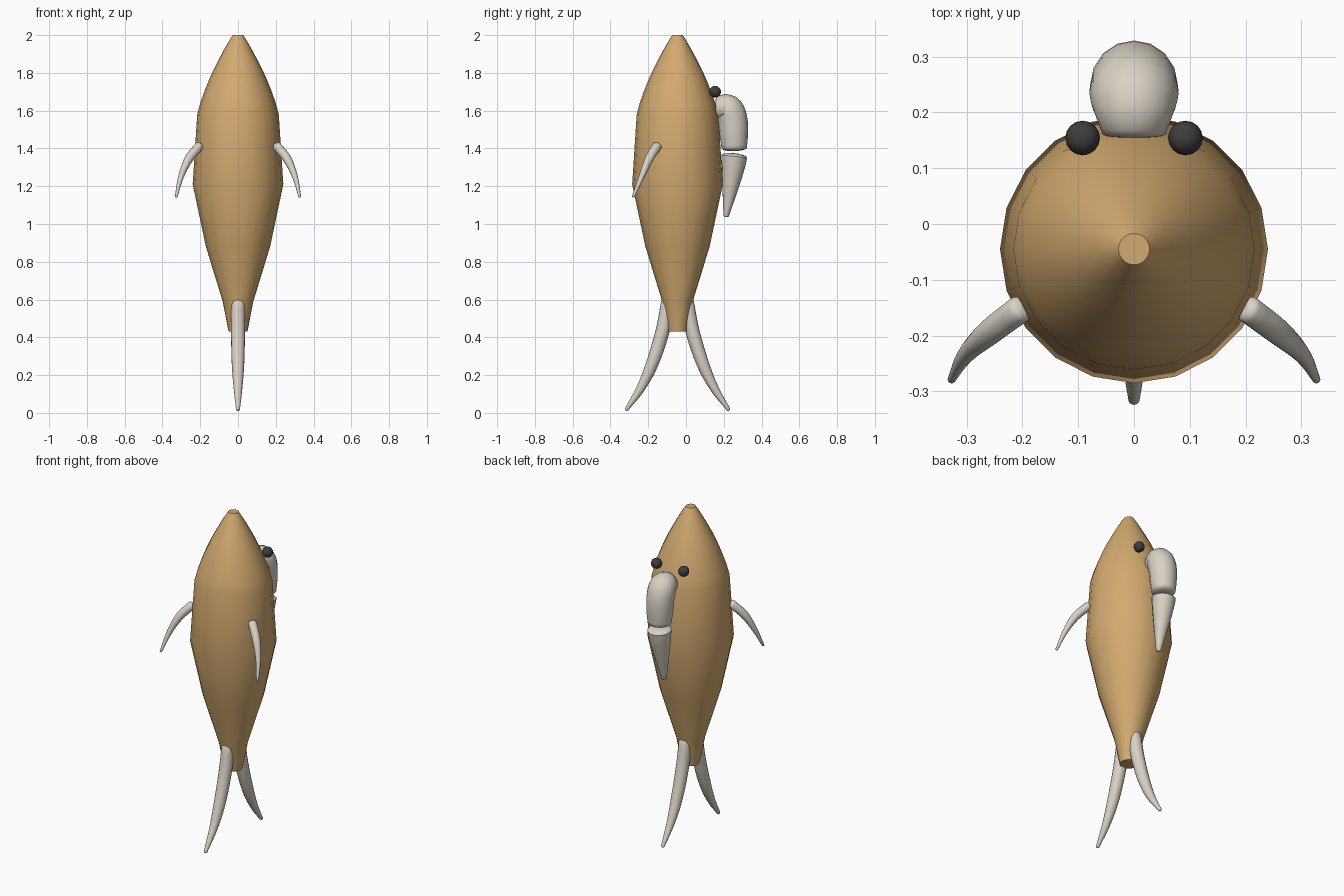
import bpy, bmesh, math
from mathutils import Vector

cube = bpy.data.objects.get("Cube")
if cube:
    bpy.data.objects.remove(cube)

CENTRE_Y = -0.045


def material(name, rgb):
    mat = bpy.data.materials.new(name)
    mat.use_nodes = True
    colour = (*rgb, 1)
    mat.diffuse_color = colour
    mat.node_tree.nodes["Principled BSDF"].inputs["Base Color"].default_value = colour
    return mat


tan = material("tan", (0.65, 0.40, 0.16))
ivory = material("ivory", (0.69, 0.64, 0.56))
charcoal = material("charcoal", (0.05, 0.045, 0.045))


def finish(name, bm, mat):
    bmesh.ops.recalc_face_normals(bm, faces=bm.faces)
    mesh = bpy.data.meshes.new(name)
    bm.to_mesh(mesh)
    bm.free()
    mesh.materials.append(mat)
    obj = bpy.data.objects.new(name, mesh)
    bpy.context.collection.objects.link(obj)
    bpy.ops.object.select_all(action='DESELECT')
    obj.select_set(True)
    bpy.context.view_layer.objects.active = obj
    bpy.ops.object.shade_smooth_by_angle(angle=math.radians(40))
    return obj


def loft(name, rings, sides, mat):
    """Skin circles given as (centre, direction, radius) and close both ends."""
    bm = bmesh.new()
    loops = []
    for centre, direction, radius in rings:
        turn = Vector((0, 0, -1)).rotation_difference(direction)
        angles = [math.tau * i / sides for i in range(sides)]
        loops.append([bm.verts.new(centre + turn @ Vector(
            (radius * math.cos(a), radius * math.sin(a), 0))) for a in angles])
    for low, high in zip(loops, loops[1:]):
        for i in range(sides):
            j = (i + 1) % sides
            bm.faces.new((low[i], low[j], high[j], high[i]))
    bm.faces.new(loops[0])
    bm.faces.new(loops[-1])
    return finish(name, bm, mat)


def limb(name, points, bulge=(0.6, 0.6), sides=16, steps=4):
    """Tapered tube through (x, y, z, radius) points with rounded ends."""
    p = [Vector(q) for q in points]
    p = [2 * p[0] - p[1]] + p + [2 * p[-1] - p[-2]]
    rings = []
    for k in range(1, len(p) - 2):
        a, b, c, d = p[k - 1:k + 3]
        last = k == len(p) - 3
        for s in range(steps + last):
            t = s / steps
            pos = 0.5 * (2 * b + (c - a) * t + (2 * a - 5 * b + 4 * c - d) * t ** 2
                         + (3 * b - a - 3 * c + d) * t ** 3)
            slope = (c - a) + 2 * (2 * a - 5 * b + 4 * c - d) * t \
                + 3 * (3 * b - a - 3 * c + d) * t ** 2
            rings.append((pos.xyz, slope.xyz.normalized(), pos.w))

    def cap(ring, amount, sign):
        centre, direction, r = ring
        return [(centre + direction * (sign * amount * r * math.sin(a)), direction,
                 r * math.cos(a)) for a in (math.radians(g) for g in (30, 55, 78))]

    rings = cap(rings[0], bulge[0], -1)[::-1] + rings + cap(rings[-1], bulge[1], 1)
    return loft(name, rings, sides, ivory)


# Spindle-shaped body
profile = [(0.43, 0.05), (0.59, 0.081), (0.88, 0.17), (1.21, 0.24), (1.58, 0.216),
           (1.64, 0.2), (1.7, 0.179), (1.76, 0.155), (1.82, 0.128), (1.88, 0.097),
           (1.93, 0.07), (1.97, 0.047), (2.0, 0.028)]
loft("body", [(Vector((0, CENTRE_Y, z)), Vector((0, 0, -1)), r) for z, r in profile], 20, tan)

# Two-part trunk hanging at the back
limb("trunk_upper", [(0, 0.16, 1.612, 0.056), (0, 0.218, 1.612, 0.077),
                     (0, 0.246, 1.555, 0.079), (0, 0.253, 1.47, 0.075),
                     (0, 0.255, 1.402, 0.067)], bulge=(0.1, 0.25))
limb("trunk_lower", [(0, 0.256, 1.358, 0.068), (0, 0.25, 1.30, 0.061),
                     (0, 0.236, 1.2, 0.044), (0, 0.213, 1.045, 0.015)], bulge=(0.25, 0.6))

for side, word in ((1, "left"), (-1, "right")):
    # Small round eyes
    bm = bmesh.new()
    bmesh.ops.create_uvsphere(bm, u_segments=16, v_segments=10, radius=0.031)
    bmesh.ops.translate(bm, verts=bm.verts, vec=(side * 0.092, 0.154, 1.70))
    finish(word + "_eye", bm, charcoal)

    # Curved arms
    limb(word + "_arm", [(side * 0.205, -0.153, 1.412, 0.025),
                         (side * 0.26, -0.195, 1.345, 0.023),
                         (side * 0.302, -0.235, 1.25, 0.015),
                         (side * 0.327, -0.279, 1.145, 0.007)])

# Curved legs, mirrored about the body axis
for side, word in ((-1, "front"), (1, "back")):
    path = [(0.05, 0.585, 0.037), (0.08, 0.43, 0.037), (0.134, 0.26, 0.033),
            (0.195, 0.13, 0.023), (0.27, 0.018, 0.010)]
    limb(word + "_leg", [(0, CENTRE_Y + side * y, z, r) for y, z, r in path])
